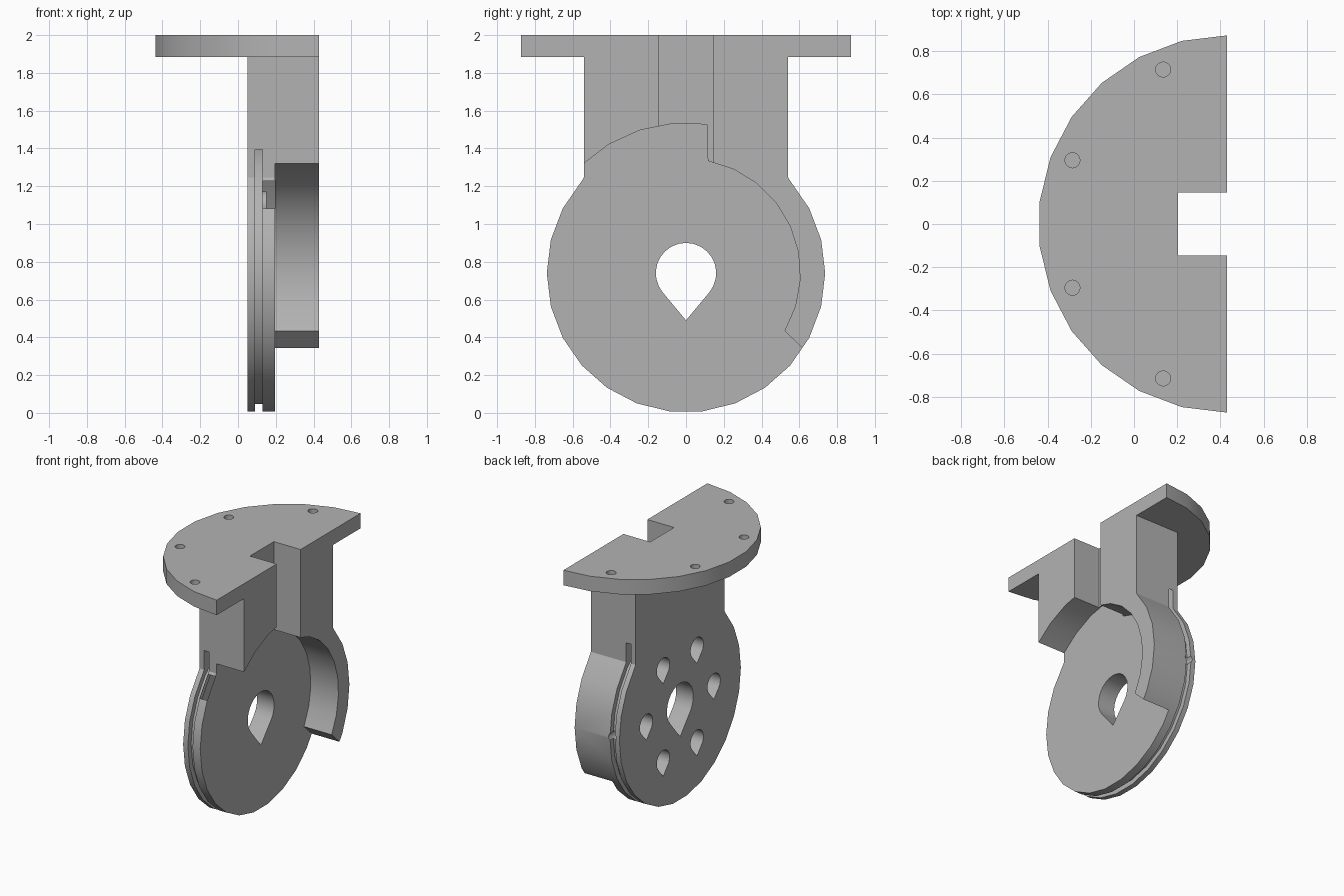
import bpy, bmesh, math
from mathutils import Matrix, Vector

if "Cube" in bpy.data.objects:
    bpy.data.objects.remove(bpy.data.objects["Cube"])

AXLE = 0.74      # height of the wheel centre
SIDES = 26
STEP = 360 / SIDES

grey = bpy.data.materials.new("plain_grey")
grey.use_nodes = True
colour = (0.45, 0.45, 0.45, 1)
grey.diffuse_color = colour
grey.node_tree.nodes["Principled BSDF"].inputs["Base Color"].default_value = colour


def arc(radius, start, end, steps, cu=0, cv=0):
    """Points on an arc, angles in degrees."""
    angles = [math.radians(start + (end - start) * i / steps) for i in range(steps + 1)]
    return [(cu + radius * math.cos(a), cv + radius * math.sin(a)) for a in angles]


def extrude(name, points, low, high, axis):
    """Extrude a closed outline along X (y, z points), Y (x, z) or Z (x, y)."""
    place = {"X": lambda u, v, d: (d, u, v),
             "Y": lambda u, v, d: (u, d, v),
             "Z": lambda u, v, d: (u, v, d)}[axis]
    bm = bmesh.new()
    face = bm.faces.new([bm.verts.new(place(u, v, low)) for u, v in points])
    new = bmesh.ops.extrude_face_region(bm, geom=[face])["geom"]
    shift = Vector(place(0, 0, high - low))
    bmesh.ops.translate(bm, vec=shift, verts=[g for g in new if isinstance(g, bmesh.types.BMVert)])
    bmesh.ops.recalc_face_normals(bm, faces=bm.faces)
    mesh = bpy.data.meshes.new(name)
    bm.to_mesh(mesh)
    bm.free()
    mesh.materials.append(grey)
    obj = bpy.data.objects.new(name, mesh)
    bpy.context.collection.objects.link(obj)
    return obj


def combine(target, tool, operation):
    """Apply a boolean and remove the tool."""
    mod = target.modifiers.new(operation, "BOOLEAN")
    mod.operation, mod.solver, mod.object = operation, "EXACT", tool
    bpy.context.view_layer.objects.active = target
    bpy.ops.object.modifier_apply(modifier=mod.name)
    bpy.data.objects.remove(tool)


def box(u0, u1, v0, v1):
    return [(u0, v0), (u1, v0), (u1, v1), (u0, v1)]


def teardrop(radius, cy, cz):
    """Round hole with its point facing down."""
    return arc(radius, -40, 220, 18, cy, cz) + [(cy, cz - radius * 1.56)]


def circle(radius, cu, cv, sides=SIDES):
    return arc(radius, 0, 360, sides, cu, cv)[:-1]


# Wheel and neck share one outline
half = 0.54
edge = math.degrees(math.acos(half / 0.737))
rim = arc(0.737, 180 + STEP * -3, 360 + STEP * 3, SIDES // 2 + 6, 0, AXLE)
outline = [(-half, 1.247)] + rim + [(half, 1.247), (half, 1.95), (-half, 1.95)]
bracket = extrude("wheel_bracket", outline, 0.05, 0.43, "X")

# Half round mounting flange
flange = extrude("mounting_flange", arc(0.873, 90, 270, SIDES // 2, 0.43, 0), 1.885, 2, "Z")
combine(bracket, flange, "UNION")

# Front recess that leaves the disc and the curved guard wall
recess = (arc(0.605, 79, -30.4, 8, 0, AXLE) + [(0.72, 0.245)]
          + arc(0.795, -44, -278, 18, 0, AXLE))
combine(bracket, extrude("recess_cutter", recess, 0.195, 0.6, "X"), "DIFFERENCE")

# Vertical notch through neck and flange
combine(bracket, extrude("notch_cutter", box(-0.145, 0.145, 1.3, 2.1), 0.203, 0.6, "X"), "DIFFERENCE")

# Belt groove around the rim
groove = extrude("groove_cutter", circle(0.855, 0, AXLE), 0.09, 0.13, "X")
core = extrude("groove_core", circle(0.698, 0, AXLE), 0, 0.2, "X")
combine(groove, core, "DIFFERENCE")
combine(bracket, groove, "DIFFERENCE")

# Axle hole and ring of blind pockets behind
combine(bracket, extrude("axle_cutter", teardrop(0.16, 0, AXLE), -0.2, 0.6, "X"), "DIFFERENCE")
for y, z in circle(0.41, 0, AXLE, 6):
    combine(bracket, extrude("pocket_cutter", teardrop(0.078, y, z), -0.1, 0.15, "X"), "DIFFERENCE")

# Small anchor hole in the groove
combine(bracket, extrude("anchor_cutter", circle(0.033, 0.11, 0.75, 12), 0.55, 0.9, "Y"), "DIFFERENCE")

# Blind screw holes in the flange
for side in (-1, 1):
    for x, y in ((0.135, 0.715), (-0.285, 0.295)):
        combine(bracket, extrude("screw_cutter", circle(0.035, x, side * y, 16), 1.94, 2.1, "Z"), "DIFFERENCE")

# Smooth curved walls, keep edges sharp
bpy.ops.object.select_all(action="DESELECT")
bracket.select_set(True)
bpy.context.view_layer.objects.active = bracket
bpy.ops.object.shade_smooth_by_angle(angle=math.radians(30))
